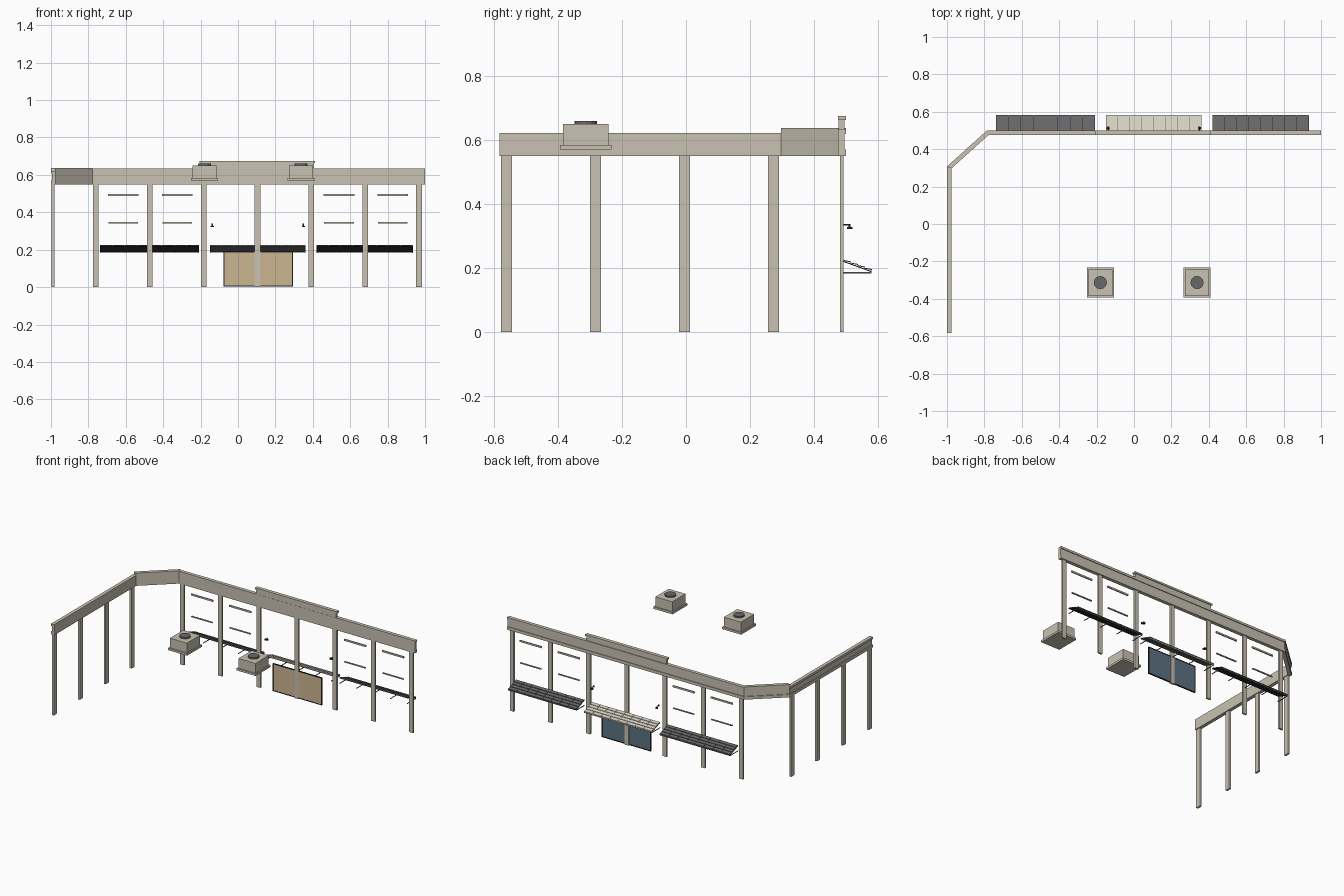
import bpy, bmesh, math
from mathutils import Vector, Matrix

if "Cube" in bpy.data.objects:
    bpy.data.objects.remove(bpy.data.objects["Cube"], do_unlink=True)


def material(name, r, g, b):
    m = bpy.data.materials.new(name)
    m.use_nodes = True
    m.diffuse_color = (r, g, b, 1)
    m.node_tree.nodes["Principled BSDF"].inputs["Base Color"].default_value = (r, g, b, 1)
    return m


BEIGE = material("beige", 0.58, 0.54, 0.45)
CREAM = material("cream", 0.70, 0.67, 0.56)
GREY = material("slate grey", 0.14, 0.14, 0.14)
BLACK = material("near black", 0.025, 0.025, 0.03)
TAN = material("tan", 0.60, 0.46, 0.28)
GLASS = material("blue glass", 0.11, 0.17, 0.22)


def add_box(bm, x, y, z, tilt=None):
    """Box from (low, high) ranges, optionally transformed afterwards."""
    size = Matrix.Diagonal((x[1] - x[0], y[1] - y[0], z[1] - z[0], 1))
    mid = Matrix.Translation((sum(x) / 2, sum(y) / 2, sum(z) / 2))
    bmesh.ops.create_cube(bm, size=1, matrix=(tilt or Matrix()) @ mid @ size)


def finish(name, bm, mat):
    bmesh.ops.recalc_face_normals(bm, faces=bm.faces)
    mesh = bpy.data.meshes.new(name)
    bm.to_mesh(mesh)
    bm.free()
    mesh.materials.append(mat)
    ob = bpy.data.objects.new(name, mesh)
    bpy.context.collection.objects.link(ob)
    return ob


def box(name, mat, x, y, z):
    bm = bmesh.new()
    add_box(bm, x, y, z)
    return finish(name, bm, mat)


def disc(name, mat, centre, radius, depth, sides=12):
    bm = bmesh.new()
    bmesh.ops.create_cone(bm, cap_ends=True, segments=sides, radius1=radius, radius2=radius,
                          depth=depth, matrix=Matrix.Translation(centre))
    return finish(name, bm, mat)


# Mitred fascia beam: flat inside, with a base band and a cap on the outside
PATH = [Vector(p) for p in ((-0.988, -0.583), (-0.988, 0.302), (-0.782, 0.488), (1.0, 0.488))]


def offset(i, dist):
    dirs = [(PATH[j + 1] - PATH[j]).normalized() for j in (i - 1, i) if 0 <= j < len(PATH) - 1]
    normals = [Vector((-d.y, d.x)) for d in dirs]
    mitre = sum(normals, Vector((0, 0))).normalized()
    return PATH[i] + mitre * dist / mitre.dot(normals[0])


def fascia(name, i, top):
    bm = bmesh.new()
    profile = [(-0.012, 0.55), (0.012, 0.55), (0.012, 0.57), (0.007, 0.57),
               (0.007, top - 0.015), (0.012, top - 0.015), (0.012, top), (-0.012, top)]
    ends = [[bm.verts.new((*offset(k, d), z)) for d, z in profile] for k in (i, i + 1)]
    n = len(profile)
    for j in range(n):
        k = (j + 1) % n
        bm.faces.new((ends[0][j], ends[0][k], ends[1][k], ends[1][j]))
    for end in ends:
        bm.faces.new(end)
    finish(name, bm, BEIGE)


fascia("side_beam", 0, 0.622)
fascia("corner_beam", 1, 0.637)
fascia("back_beam", 2, 0.634)

# Raised parapet over the entrance
box("parapet", BEIGE, (-0.2, 0.405), (0.477, 0.495), (0.62, 0.663))
box("parapet_cap", BEIGE, (-0.206, 0.411), (0.476, 0.5), (0.663, 0.675))

# Columns
for i in range(7):
    x = -0.76 + i * 0.288
    box(f"back_column_{i + 1}", BEIGE, (x - 0.015, x + 0.015), (0.481, 0.493), (0, 0.552))
for i in range(4):
    y = -0.562 + i * 0.2785
    box(f"side_column_{i + 1}", BEIGE, (-0.996, -0.982), (y - 0.017, y + 0.017), (0, 0.552))

# Wall rails between the outer columns
for i, x in enumerate((-0.613, -0.325, 0.54, 0.827)):
    box(f"upper_rail_{i + 1}", BEIGE, (x - 0.082, x + 0.082), (0.485, 0.493), (0.488, 0.499))
    box(f"lower_rail_{i + 1}", BEIGE, (x - 0.079, x + 0.079), (0.485, 0.493), (0.341, 0.348))


# Awnings: overlapping tile rows on a sloped sheet, with brackets below
def awning(name, x0, x1, tile_mat, sheet_mat):
    rows, cols, run = 4, 8, 0.093
    slope = Matrix.Translation((0, 0.492, 0.219)) @ Matrix.Rotation(math.radians(-20), 4, "X")
    w, d = (x1 - x0) / cols, run / rows
    tiles = bmesh.new()
    for r in range(rows):
        step = slope @ Matrix.Translation((0, r * d, 0.003)) @ Matrix.Rotation(math.radians(9), 4, "X")
        for c in range(cols):
            add_box(tiles, (x0 + c * w + 0.001, x0 + (c + 1) * w - 0.001), (0, d), (0, 0.003), step)
    finish(name + "_tiles", tiles, tile_mat)
    sheet = bmesh.new()
    add_box(sheet, (x0, x1), (0, run), (0, 0.003), slope)
    finish(name + "_sheet", sheet, sheet_mat)
    brackets = bmesh.new()
    for c in range(0, cols + 1, 2):
        x = min(max(x0 + c * w, x0 + 0.002), x1 - 0.002)
        add_box(brackets, (x - 0.002, x + 0.002), (0.49, 0.578), (0.183, 0.187))
    finish(name + "_brackets", brackets, GREY)
    box(name + "_edge", tile_mat, (x0, x1), (0.576, 0.58), (0.184, 0.192))


awning("right_awning", -0.738, -0.208, GREY, BLACK)
awning("entrance_awning", -0.15, 0.362, CREAM, GREY)
awning("left_awning", 0.42, 0.935, GREY, BLACK)

# Entrance panel: tan inside, glass outside, thin dark frame
box("panel_inside", TAN, (-0.073, 0.289), (0.483, 0.486), (0.01, 0.188))
box("panel_glass", GLASS, (-0.073, 0.289), (0.486, 0.489), (0.01, 0.188))
for name, x, z in (("frame_bottom", (-0.077, 0.293), (0.004, 0.01)),
                   ("frame_top", (-0.077, 0.293), (0.186, 0.191)),
                   ("frame_right", (-0.077, -0.072), (0.004, 0.191)),
                   ("frame_left", (0.288, 0.293), (0.004, 0.191))):
    box(name, BLACK, x, (0.482, 0.491), z)

# Wall lamps
for side, x in (("right", -0.138), ("left", 0.35)):
    box(side + "_lamp_plate", BLACK, (x - 0.004, x + 0.004), (0.489, 0.493), (0.328, 0.34))
    box(side + "_lamp_arm", BLACK, (x - 0.002, x + 0.002), (0.492, 0.514), (0.333, 0.337))
    disc(side + "_lamp_stem", BLACK, (x, 0.512, 0.332), 0.003, 0.01, 8)
    disc(side + "_lamp_shade", BLACK, (x, 0.512, 0.325), 0.009, 0.006)

# Rooftop vent units
for side, x in (("right", -0.18), ("left", 0.337)):
    box(side + "_vent_base", BEIGE, (x - 0.072, x + 0.072), (-0.394, -0.233), (0.57, 0.584))
    box(side + "_vent_body", BEIGE, (x - 0.064, x + 0.064), (-0.385, -0.242), (0.584, 0.65))
    disc(side + "_vent_fan", GREY, (x, -0.313, 0.655), 0.035, 0.01)
